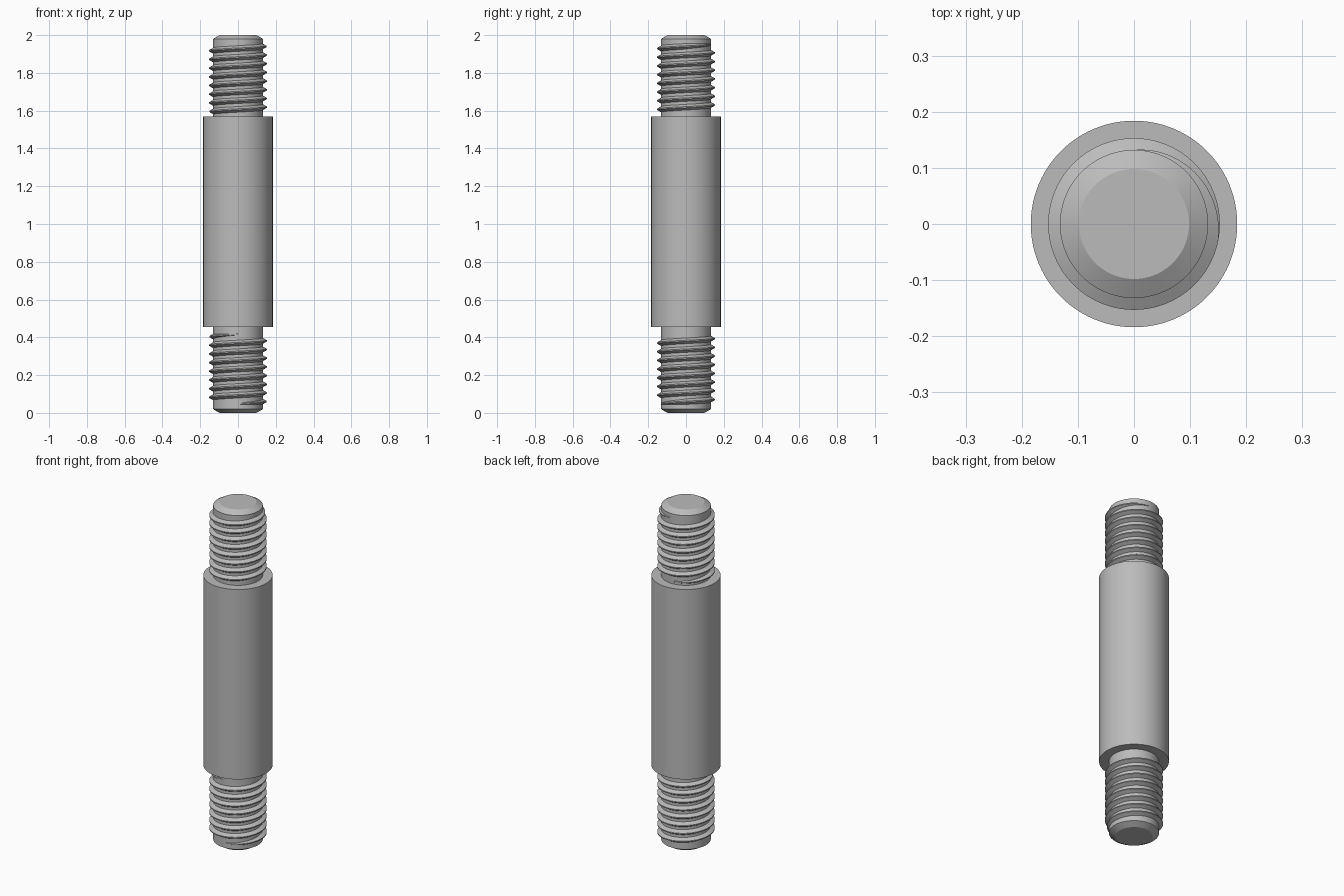
import bpy, bmesh, math
from mathutils import Matrix

cube = bpy.data.objects.get("Cube")
if cube:
    bpy.data.objects.remove(cube)

SEGS = 96
CORE_R, CREST_R, BODY_R = 0.132, 0.153, 0.184
BODY_LOW, BODY_HIGH = 0.455, 1.57
PITCH, TURNS, THREAD_TOP = 0.046, 8, 1.952
FADE = 0.28  # turns over which the thread runs out

steel = bpy.data.materials.new("steel grey")
steel.use_nodes = True
grey = (0.5, 0.5, 0.5, 1)
steel.diffuse_color = grey
steel.node_tree.nodes["Principled BSDF"].inputs["Base Color"].default_value = grey


def finish(bm, name, flip):
    """Make a shaded object; flip turns it half way round to the lower end."""
    if flip:
        spin = Matrix.Translation((0, 0, 2)) @ Matrix.Rotation(math.pi, 4, "X")
        bmesh.ops.transform(bm, matrix=spin, verts=bm.verts)
    bmesh.ops.recalc_face_normals(bm, faces=bm.faces)
    mesh = bpy.data.meshes.new(name)
    bm.to_mesh(mesh)
    bm.free()
    mesh.materials.append(steel)
    obj = bpy.data.objects.new(name, mesh)
    bpy.context.collection.objects.link(obj)
    bpy.ops.object.select_all(action="DESELECT")
    obj.select_set(True)
    bpy.context.view_layer.objects.active = obj
    bpy.ops.object.shade_smooth_by_angle(angle=math.radians(25))


def lathe(name, profile, flip=False):
    """Closed solid turned from (radius, height) points."""
    bm = bmesh.new()
    angles = [2 * math.pi * i / SEGS for i in range(SEGS)]
    rings = [[bm.verts.new((r * math.cos(a), r * math.sin(a), z)) for a in angles]
             for r, z in profile]
    for low, high in zip(rings, rings[1:]):
        for i in range(SEGS):
            j = (i + 1) % SEGS
            bm.faces.new((low[i], low[j], high[j], high[i]))
    bm.faces.new(rings[0])
    bm.faces.new(rings[-1])
    finish(bm, name, flip)


def thread(name, flip=False):
    """Right-handed ridge swept down a helix, sinking into the core at both ends."""
    bm = bmesh.new()
    sections = []
    steps = TURNS * SEGS
    for i in range(steps + 1):
        turn = i / SEGS
        angle = math.pi / 2 - 2 * math.pi * turn
        z = THREAD_TOP - PITCH * turn
        rise = min(1, turn / FADE, (TURNS - turn) / FADE)
        depth = 0.001 + (CREST_R - CORE_R) * rise
        foot = 0.003 + depth * math.tan(math.radians(30))
        section = [(CORE_R - 0.001, foot), (CORE_R + depth - 0.001, 0.003),
                   (CORE_R + depth - 0.001, -0.003), (CORE_R - 0.001, -foot)]
        sections.append([bm.verts.new((r * math.cos(angle), r * math.sin(angle), z + dz))
                         for r, dz in section])
    for a, b in zip(sections, sections[1:]):
        for k in range(4):
            n = (k + 1) % 4
            bm.faces.new((a[k], a[n], b[n], b[k]))
    bm.faces.new(sections[0])
    bm.faces.new(sections[-1])
    finish(bm, name, flip)


# Plain middle barrel
lathe("barrel", [(BODY_R, BODY_LOW), (BODY_R, BODY_HIGH)])

# Chamfered stud and thread at each end
for end, flip in (("upper", False), ("lower", True)):
    lathe(end + "_stud", [(CORE_R, BODY_HIGH - 0.03), (CORE_R, 1.98), (0.098, 2)], flip)
    thread(end + "_thread", flip)
